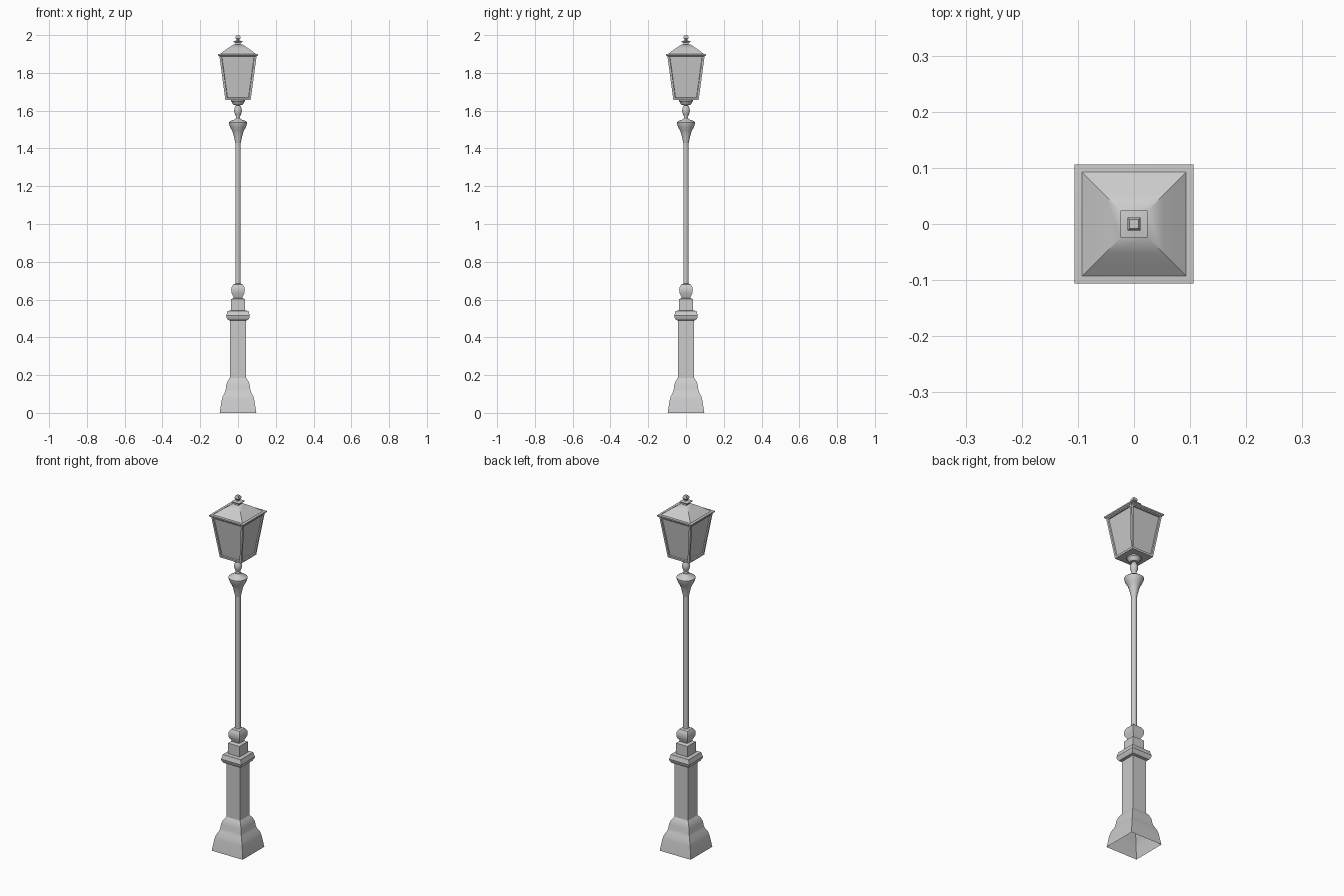
import bpy, bmesh, math

cube = bpy.data.objects.get("Cube")
if cube:
    bpy.data.objects.remove(cube)

metal = bpy.data.materials.new("grey_metal")
metal.use_nodes = True
GREY = (0.6, 0.6, 0.6, 1)
metal.diffuse_color = GREY
metal.node_tree.nodes["Principled BSDF"].inputs["Base Color"].default_value = GREY


def turned(name, profile, sides, bottom=True, top=True, panel=None):
    """Stack rings of (half width, height); four sides give a square section."""
    bm = bmesh.new()
    grow = 1 / math.cos(math.pi / 4) if sides == 4 else 1
    rings = []
    for half, z in profile:
        ring = []
        for i in range(sides):
            a = 2 * math.pi * (i + 0.5) / sides
            ring.append(bm.verts.new((half * grow * math.cos(a), half * grow * math.sin(a), z)))
        rings.append(ring)
    walls = []
    for low, high in zip(rings, rings[1:]):
        for i in range(sides):
            j = (i + 1) % sides
            walls.append(bm.faces.new((low[i], low[j], high[j], high[i])))
    if bottom:
        bm.faces.new(rings[0][::-1])
    if top:
        bm.faces.new(rings[-1])
    bm.normal_update()
    if panel:
        bmesh.ops.inset_individual(bm, faces=walls, thickness=panel[0], use_even_offset=True)
        bmesh.ops.inset_individual(bm, faces=walls, thickness=0.002, depth=-panel[1],
                                   use_even_offset=True)
    mesh = bpy.data.meshes.new(name)
    bm.to_mesh(mesh)
    bm.free()
    mesh.materials.append(metal)
    obj = bpy.data.objects.new(name, mesh)
    bpy.context.collection.objects.link(obj)
    bpy.ops.object.select_all(action='DESELECT')
    obj.select_set(True)
    bpy.context.view_layer.objects.active = obj
    bpy.ops.object.shade_smooth_by_angle(angle=math.radians(35))
    return obj


# Square pedestal, hollow underneath
turned("flared_base", [(.097, 0), (.087, .065), (.081, .088), (.070, .108), (.065, .125),
                       (.062, .15), (.054, .17), (.043, .186)], 4, bottom=False, top=False)
turned("pedestal_shaft", [(.042, .185), (.042, .495)], 4, bottom=False, top=False)
turned("pedestal_moulding", [(.042, .488), (.053, .492), (.060, .503), (.063, .515),
                             (.060, .522), (.056, .54), (.036, .542)], 4)
turned("pedestal_neck", [(.036, .54), (.036, .602), (.022, .61)], 4)
turned("square_knob", [(.022, .605), (.024, .615), (.034, .635), (.036, .65),
                       (.034, .665), (.025, .68), (.014, .684)], 4)

# Round pole and its capital
turned("pole", [(.0145, .68), (.0145, 1.45)], 16)
turned("capital", [(.015, 1.43), (.019, 1.45), (.025, 1.475), (.032, 1.495), (.041, 1.51),
                   (.049, 1.53), (.050, 1.538), (.038, 1.547), (.018, 1.553),
                   (.012, 1.56), (.012, 1.575)], 16)
turned("round_knob", [(.011, 1.57), (.018, 1.585), (.021, 1.60), (.018, 1.615),
                      (.011, 1.628), (.011, 1.635)], 16)
turned("lantern_cup", [(.011, 1.628), (.022, 1.63), (.030, 1.638), (.032, 1.645),
                       (.037, 1.65), (.037, 1.66)], 16)

# Lantern with recessed panes and a curved hip roof
turned("lantern_body", [(.067, 1.657), (.099, 1.893)], 4, panel=(.011, .006))
turned("roof_rim", [(.099, 1.888), (.106, 1.893), (.106, 1.9), (.094, 1.901)], 4)
turned("roof", [(.094, 1.9), (.075, 1.915), (.052, 1.932), (.024, 1.95)], 4, bottom=False)

# Finial
turned("finial_stem", [(.012, 1.948), (.012, 1.962)], 4)
turned("finial_plate", [(.018, 1.96), (.024, 1.963), (.024, 1.968), (.01, 1.971)], 4)
turned("finial_tip", [(.007, 1.968), (.007, 1.977), (.012, 1.983), (.012, 1.992),
                      (.008, 2.0)], 4)
